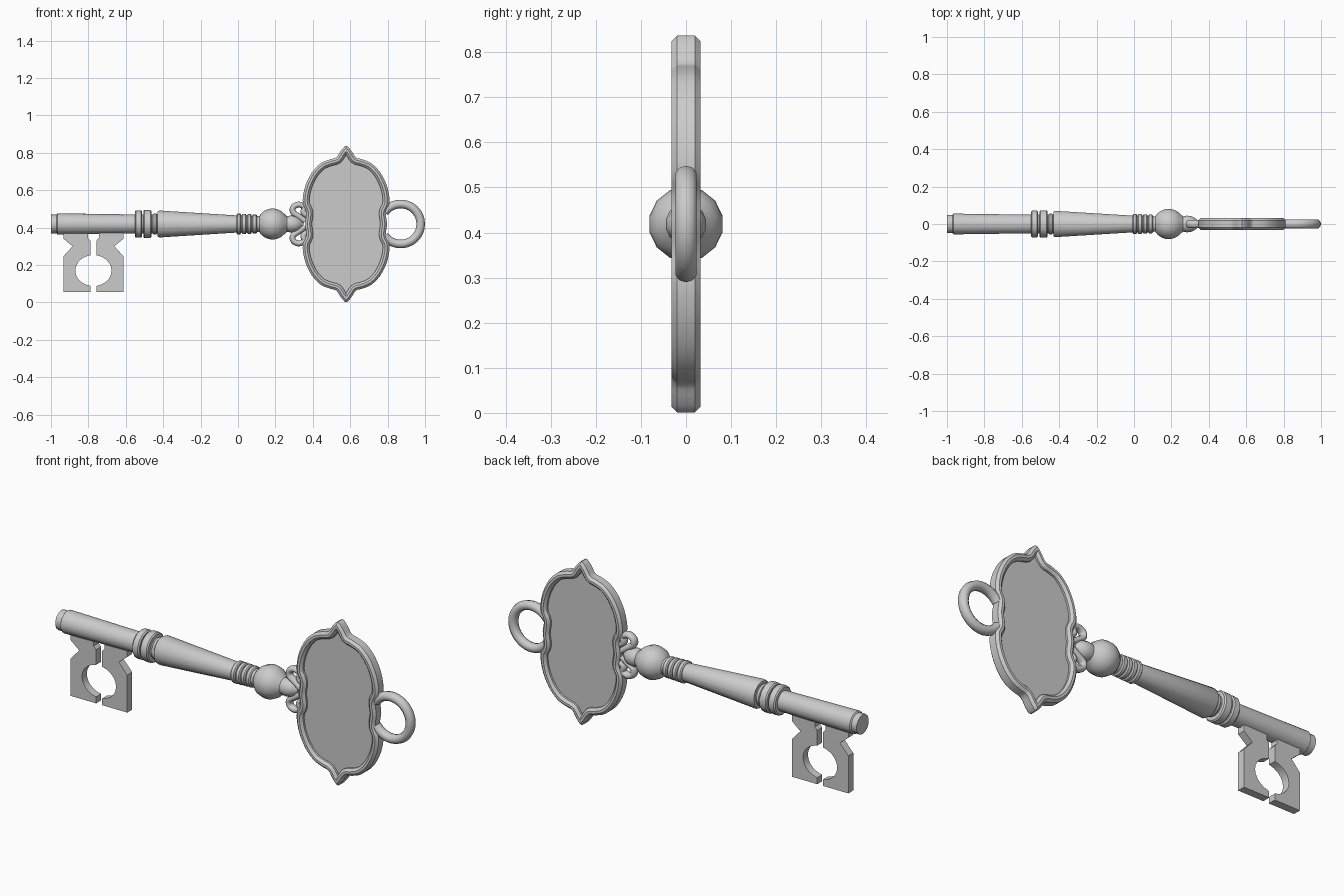
import bpy, bmesh, math
from mathutils import Vector

if "Cube" in bpy.data.objects:
    bpy.data.objects.remove(bpy.data.objects["Cube"])

Z = 0.419      # height of the shaft axis
BOW_X = 0.578  # centre of the bow


def finish(bm, name, angle=35):
    bmesh.ops.recalc_face_normals(bm, faces=bm.faces)
    mesh = bpy.data.meshes.new(name)
    bm.to_mesh(mesh)
    bm.free()
    ob = bpy.data.objects.new(name, mesh)
    bpy.context.collection.objects.link(ob)
    bpy.ops.object.select_all(action='DESELECT')
    ob.select_set(True)
    bpy.context.view_layer.objects.active = ob
    bpy.ops.object.shade_smooth_by_angle(angle=math.radians(angle))
    return ob


def lathe(name, profile, sides=14):
    """Turn (x, radius) pairs around the shaft axis."""
    bm = bmesh.new()
    rings = []
    for x, r in profile:
        rings.append([bm.verts.new((x, r * math.sin(2 * math.pi * i / sides),
                                    Z + r * math.cos(2 * math.pi * i / sides)))
                      for i in range(sides)])
    for a, b in zip(rings, rings[1:]):
        for i in range(sides):
            j = (i + 1) % sides
            bm.faces.new((a[i], a[j], b[j], b[i]))
    bm.faces.new(rings[0])
    bm.faces.new(rings[-1])
    return finish(bm, name)


def slab(name, points, half):
    """Flat outline in x, z given thickness along y."""
    bm = bmesh.new()
    f = bm.faces.new([bm.verts.new((x, -half, z)) for x, z in points])
    ext = bmesh.ops.extrude_face_region(bm, geom=[f])
    moved = [v for v in ext['geom'] if isinstance(v, bmesh.types.BMVert)]
    bmesh.ops.translate(bm, verts=moved, vec=(0, 2 * half, 0))
    return finish(bm, name)


def spline(p, closed, steps):
    """Smooth curve through the points."""
    p = [Vector(q) for q in p]
    n, out = len(p), []
    for i in range(n if closed else n - 1):
        k = [(i + d) % n if closed else min(max(i + d, 0), n - 1) for d in (-1, 0, 1, 2)]
        a, b, c, d = (p[q] for q in k)
        for s in range(steps):
            t = s / steps
            out.append(0.5 * (2 * b + (c - a) * t + (2 * a - 5 * b + 4 * c - d) * t * t
                              + (3 * b - a - 3 * c + d) * t ** 3))
    return out if closed else out + [p[-1]]


def tube(name, path, radius, depth, sides=10):
    """Sweep an oval section along an open path in x, z."""
    bm = bmesh.new()
    rings = []
    for i, c in enumerate(path):
        t = (path[min(i + 1, len(path) - 1)] - path[max(i - 1, 0)]).normalized()
        n = Vector((-t.y, t.x))
        ring = []
        for s in range(sides):
            a = 2 * math.pi * s / sides
            q = c + n * radius * math.cos(a)
            ring.append(bm.verts.new((q.x, depth * math.sin(a), q.y)))
        rings.append(ring)
    for a, b in zip(rings, rings[1:]):
        for s in range(sides):
            bm.faces.new((a[s], a[(s + 1) % sides], b[(s + 1) % sides], b[s]))
    bm.faces.new(rings[0])
    bm.faces.new(rings[-1])
    return finish(bm, name, 60)


# Turned shaft with its collars
lathe("shaft", [(-1, 0.05), (-0.97, 0.05), (-0.965, 0.057), (-0.55, 0.051),
                (-0.43, 0.051), (-0.43, 0.067), (-0.42, 0.072), (-0.01, 0.046),
                (0.12, 0.042)])
for i, (x0, x1, r) in enumerate([(-0.552, -0.512, 0.073), (-0.506, -0.462, 0.075),
                                 (-0.456, -0.432, 0.057)]):
    lathe(f"collar_{i + 1}", [(x0, r - 0.006), (x0 + 0.006, r), (x1 - 0.006, r), (x1, r - 0.006)])
for i in range(4):
    x = -0.008 + i * 0.028
    r = 0.055 - i * 0.001
    lathe(f"neck_ring_{i + 1}", [(x, r - 0.006), (x + 0.005, r), (x + 0.02, r), (x + 0.025, r - 0.006)])

# Ball and the neck leading into the bow
ball = [(0.185 - 0.083 * math.cos(a), 0.083 * math.sin(a))
        for a in [math.radians(d) for d in range(30, 146, 12)]]
lathe("ball_and_neck", [(0.1, 0.042)] + ball +
      [(0.262, 0.042), (0.285, 0.046), (0.31, 0.042), (0.33, 0.03), (0.345, 0.014)])

# Bow outline: one quarter mirrored to four
quarter = [(0, 0.418), (0.028, 0.392), (0.052, 0.356), (0.085, 0.346), (0.135, 0.325),
           (0.182, 0.277), (0.216, 0.21), (0.231, 0.145), (0.229, 0.1), (0.212, 0.06),
           (0.219, 0)]
half = quarter + [(x, -z) for x, z in quarter[-2::-1]]
outline = spline(half + [(-x, z) for x, z in half[-2:0:-1]], True, 3)


def inset(d):
    n, out = len(outline), []
    for i, p in enumerate(outline):
        t = (outline[(i + 1) % n] - outline[i - 1]).normalized()
        q = p + Vector((t.y, -t.x)) * -abs(d) * (1 if t.y * -p.x + t.x * p.y > 0 else -1) * -1
        out.append((q.x + BOW_X, q.y + Z))
    return out


# Raised bow rim with chamfered section
bm = bmesh.new()
section = [(0, -0.02), (0.012, -0.032), (0.024, -0.032), (0.036, -0.02),
           (0.036, 0.02), (0.024, 0.032), (0.012, 0.032), (0, 0.02)]
loops = [[bm.verts.new((x, y, z)) for x, z in inset(d)] for d, y in section]
for a, b in zip(loops, loops[1:] + loops[:1]):
    for i in range(len(a)):
        j = (i + 1) % len(a)
        bm.faces.new((a[i], a[j], b[j], b[i]))
finish(bm, "bow_rim", 40)

# Recessed plate inside the rim
slab("bow_plate", inset(0.02), 0.01)

# Hanging ring, open where it meets the rim
arc = [Vector((0.87 + 0.107 * math.cos(math.radians(a)), Z + 0.107 * math.sin(math.radians(a))))
       for a in range(-144, 145, 12)]
tube("hanging_ring", arc, 0.023, 0.025)

# Paired scrolls between neck and bow
scroll = [(0.36, 0.015), (0.325, 0.04), (0.295, 0.062), (0.296, 0.09), (0.325, 0.104),
          (0.355, 0.09), (0.35, 0.062), (0.37, 0.045)]
for side, s in (("upper", 1), ("lower", -1)):
    tube(f"{side}_scroll", spline([(x, Z + s * z) for x, z in scroll], False, 4), 0.016, 0.022)

# Two mirrored bit halves with a keyhole between them
bite = [(-0.014 - 0.0 if abs(d) == 82 else -0.097 * math.cos(math.radians(d)),
         0.17 + 0.097 * math.sin(math.radians(d))) for d in range(-82, 83, 12)]
bite = [(-0.097 * math.cos(math.radians(d)), 0.17 + 0.083 * math.sin(math.radians(d)))
        for d in range(-80, 81, 16)]
web = [(-0.16, 0.385), (-0.16, 0.34), (-0.112, 0.3), (-0.16, 0.247), (-0.16, 0.055),
       (-0.016, 0.055)] + bite + [(-0.016, 0.28), (-0.016, 0.33), (-0.03, 0.345), (-0.03, 0.385)]
for side, s in (("outer", 1), ("inner", -1)):
    slab(f"{side}_bit", [(-0.773 + s * x, z) for x, z in web], 0.02)
